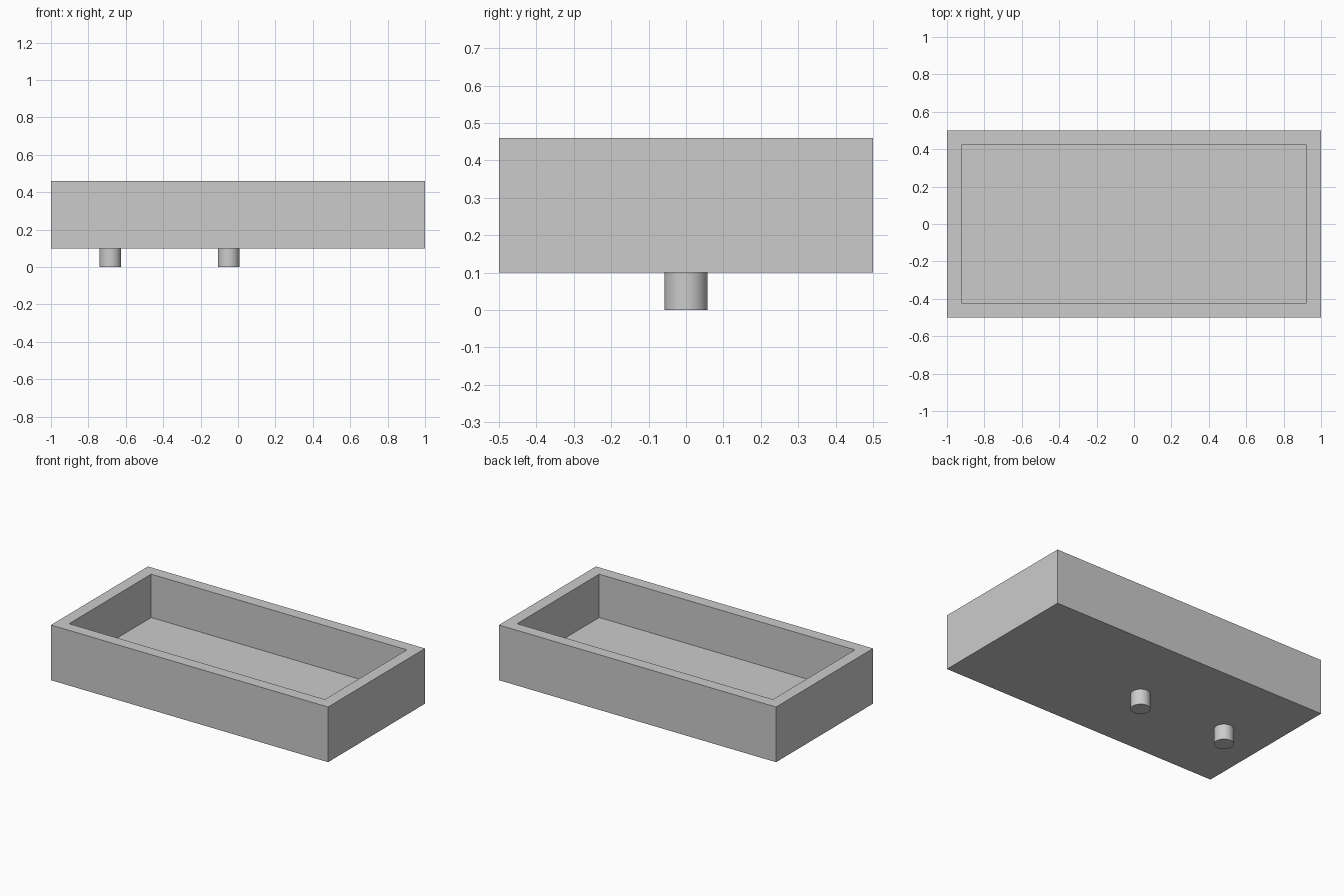
import bpy
import bmesh
from mathutils import Matrix

cube = bpy.data.objects.get("Cube")
if cube:
    bpy.data.objects.remove(cube, do_unlink=True)

LENGTH, WIDTH = 2.0, 1.0
BASE, TOP = 0.10, 0.46
WALL = 0.077
PEG_RADIUS = 0.058

# Single plain grey
grey = bpy.data.materials.new("light grey")
grey.use_nodes = True
colour = (0.6, 0.6, 0.6, 1)
grey.diffuse_color = colour
grey.node_tree.nodes["Principled BSDF"].inputs["Base Color"].default_value = colour


def finish(bm, name):
    mesh = bpy.data.meshes.new(name)
    bmesh.ops.recalc_face_normals(bm, faces=bm.faces)
    bm.to_mesh(mesh)
    bm.free()
    mesh.materials.append(grey)
    obj = bpy.data.objects.new(name, mesh)
    bpy.context.collection.objects.link(obj)
    return obj


# Open tray: a box whose top is inset for the rim and sunk to the floor
bm = bmesh.new()
height = TOP - BASE
bmesh.ops.create_cube(bm, size=1, matrix=Matrix.Translation((0, 0, BASE + height / 2))
                      @ Matrix.Diagonal((LENGTH, WIDTH, height, 1)))
bm.normal_update()
top = max(bm.faces, key=lambda f: f.calc_center_median().z)
bmesh.ops.inset_region(bm, faces=[top], thickness=WALL, use_even_offset=True)
sunk = bmesh.ops.extrude_discrete_faces(bm, faces=[top])["faces"][0]
for vert in sunk.verts:
    vert.co.z = BASE + WALL
finish(bm, "tray")

# Two round pegs under the right half
for name, x in (("outer_peg", -0.683), ("middle_peg", -0.05)):
    bm = bmesh.new()
    bmesh.ops.create_cone(bm, cap_ends=True, segments=48, radius1=PEG_RADIUS,
                          radius2=PEG_RADIUS, depth=BASE,
                          matrix=Matrix.Translation((x, 0, BASE / 2)))
    peg = finish(bm, name)
    bpy.ops.object.select_all(action="DESELECT")
    peg.select_set(True)
    bpy.context.view_layer.objects.active = peg
    bpy.ops.object.shade_smooth_by_angle()
